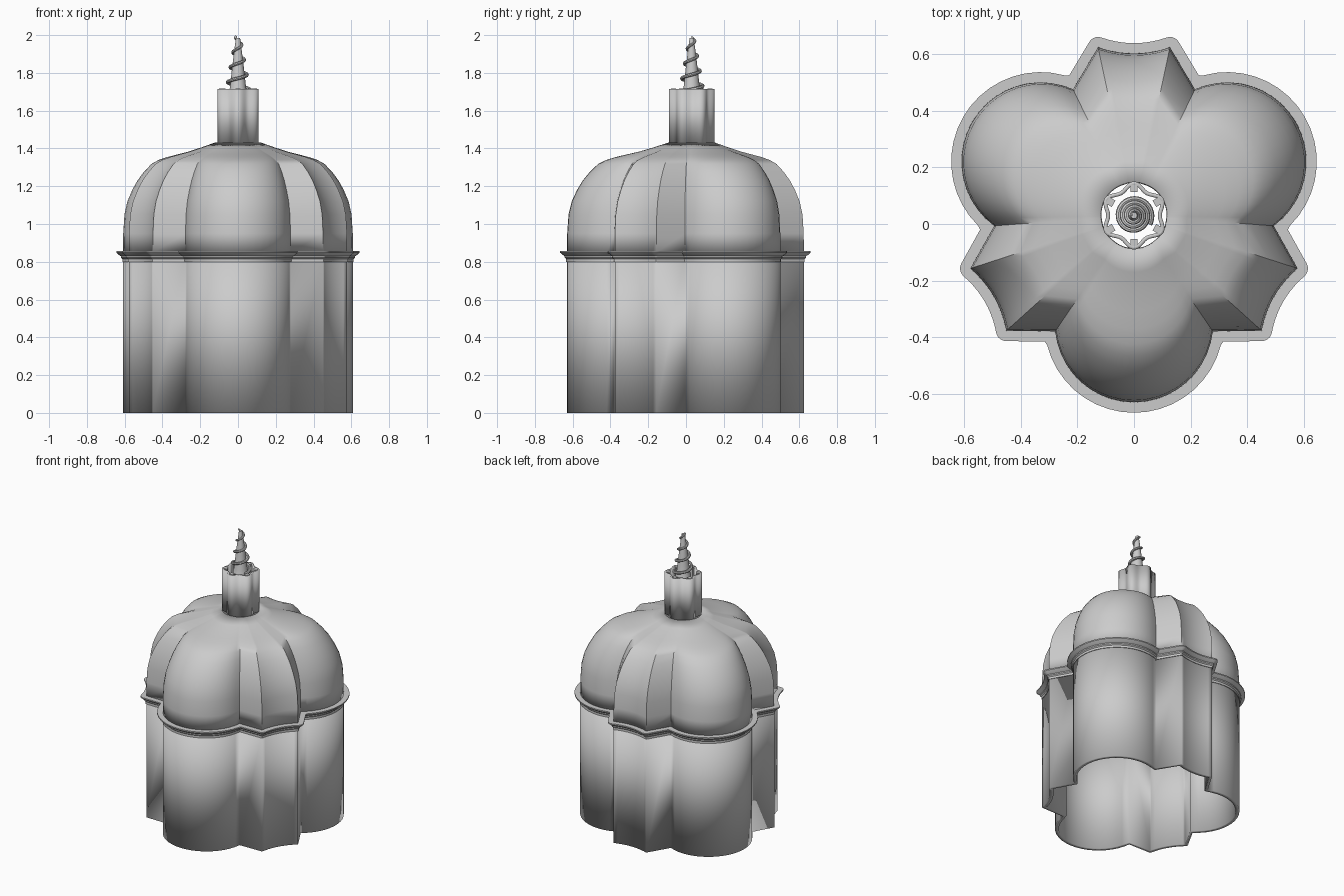
import bpy, bmesh, math
from mathutils import Vector, Matrix

cube = bpy.data.objects.get("Cube")
if cube:
    bpy.data.objects.remove(cube)

CENTRE = Vector((0, 0.03, 0))
stone = bpy.data.materials.new("pale grey stone")
stone.use_nodes = True
stone.diffuse_color = (0.6, 0.6, 0.6, 1)
stone.node_tree.nodes["Principled BSDF"].inputs["Base Color"].default_value = (0.6, 0.6, 0.6, 1)


def finish(name, bm, thickness=0.0):
    """Turn a bmesh into a shaded object, thickened inward if asked."""
    mesh = bpy.data.meshes.new(name)
    bm.to_mesh(mesh)
    bm.free()
    mesh.materials.append(stone)
    obj = bpy.data.objects.new(name, mesh)
    obj.location = CENTRE
    bpy.context.collection.objects.link(obj)
    if thickness:
        mod = obj.modifiers.new("thickness", 'SOLIDIFY')
        mod.thickness = thickness
        mod.offset = -1
    bpy.ops.object.select_all(action='DESELECT')
    obj.select_set(True)
    bpy.context.view_layer.objects.active = obj
    bpy.ops.object.shade_smooth_by_angle(angle=math.radians(32))
    return obj


def loft(name, rings, thickness=0.0, loop=False, caps=False):
    """Skin a stack of equal closed rings, bottom to top."""
    bm = bmesh.new()
    rows = [[bm.verts.new(p) for p in ring] for ring in rings]
    n = len(rows[0])
    pairs = list(zip(rows, rows[1:])) + ([(rows[-1], rows[0])] if loop else [])
    for a, b in pairs:
        for i in range(n):
            j = (i + 1) % n
            bm.faces.new((a[i], a[j], b[j], b[i]))
    if caps:
        bm.faces.new(rows[0][::-1])
        bm.faces.new(rows[-1])
    return finish(name, bm, thickness)


# Plan: three round lobes alternating with three concave-ended points
LOBE_R, LOBE_D, REACH = 0.28, 0.38, 0.66
HALF, FACE, DIP = 0.127, 0.594, 0.022
LOBE_N, BAY_N, FAN = 20, 10, 5


def plan_third(fan):
    """Points and outward offset directions for one lobe and one point."""
    out = []
    for i in range(LOBE_N + 1):
        a = math.radians(186 + 168 * i / LOBE_N)
        n = Vector((math.cos(a), math.sin(a), 0))
        p = n * LOBE_R - Vector((0, LOBE_D, 0))
        if i in (0, LOBE_N):
            n = Vector((math.copysign(1, n.x), -1, 0))   # mitred inner corner
        out.append((p, n))
    turn = Matrix.Rotation(math.radians(-30), 3, 'Z')
    slope = math.atan(2 * DIP / HALF)
    for i in range(BAY_N + 1):
        v = -1 + 2 * i / BAY_N
        p = Vector((FACE - DIP * (1 - v * v), v * HALF, 0))
        angles = [-slope * v]
        if abs(v) == 1 and fan:                          # rounded outer corner
            angles = [v * (-slope + k / FAN * (math.pi / 3 + slope)) for k in range(FAN + 1)]
            if v < 0:
                angles.reverse()
        for a in angles:
            out.append((turn @ p, turn @ Vector((math.cos(a), math.sin(a), 0))))
    return out


def plan(fan=False):
    third = plan_third(fan)
    result = []
    for k in range(3):
        rot = Matrix.Rotation(math.radians(120 * k), 3, 'Z')
        result += [(rot @ p, rot @ n) for p, n in third]
    return result


def at(p, z):
    return Vector((p.x, p.y, z))


# Drum wall
outline = [p for p, n in plan()]
loft("drum_wall", [[at(p, z) for p in outline] for z in (0, 0.85)], 0.025)

# Cornice moulding swept round the plan
profile = [(-0.012, 0.80), (0.004, 0.80), (0.004, 0.815), (0.012, 0.822), (0.012, 0.83),
           (0.022, 0.836), (0.036, 0.848), (0.036, 0.856), (-0.012, 0.856)]
edge = plan(fan=True)
loft("cornice", [[at(p + n * d, z) for p, n in edge] for d, z in profile], loop=True)

# Dome: the plan shrinks upward and relaxes into a round opening
TOP_R = 0.12
curve = [(0.66, 0.85), (0.659, 0.95), (0.652, 1.05), (0.635, 1.12), (0.607, 1.18), (0.577, 1.23),
         (0.54, 1.275), (0.495, 1.318), (0.453, 1.339), (0.4, 1.355), (0.34, 1.369),
         (0.279, 1.383), (0.2, 1.406), (TOP_R, 1.432)]
rings = []
for reach, z in curve:
    t = ((REACH - reach) / (REACH - TOP_R)) ** 2
    rings.append([at(p.lerp(p.normalized() * REACH, t) * (reach / REACH), z) for p in outline])
loft("dome", rings, 0.015)

# Lantern: six-lobed open tube with a square pier inside each lobe
wavy = []
for i in range(96):
    a = 2 * math.pi * i / 96
    r = 0.109 - 0.011 * math.cos(6 * a)
    wavy.append(Vector((r * math.cos(a), r * math.sin(a), 0)))
loft("lantern_wall", [[at(p, z) for p in wavy] for z in (1.425, 1.715)], 0.014)
for k in range(6):
    bm = bmesh.new()
    a = math.radians(30 + 60 * k)
    place = (Matrix.Rotation(a, 4, 'Z') @ Matrix.Translation((0.096, 0, 1.573))
             @ Matrix.Diagonal((0.026, 0.026, 0.29, 1)))
    bmesh.ops.create_cube(bm, size=1, matrix=place)
    finish("lantern_pier_%d" % (k + 1), bm)


def circle(r, z, n=24):
    return [Vector((r * math.cos(2 * math.pi * i / n), r * math.sin(2 * math.pi * i / n), z))
            for i in range(n)]


# Spire core
loft("spire_core", [circle(r, z) for r, z in
                    ((0.05, 1.695), (0.043, 1.72), (0.032, 1.82), (0.021, 1.91), (0.011, 1.985))],
     caps=True)

# Spiral ramp winding up the spire
TURNS, STEPS = 3.6, 120
tube = []
for i in range(STEPS + 1):
    f = i / STEPS
    a = 2 * math.pi * TURNS * f - math.pi / 6
    out = Vector((math.cos(a), math.sin(a), 0))
    mid = out * (0.063 - 0.05 * f) + Vector((0, 0, 1.705 + 0.285 * f))
    size = 0.01 - 0.002 * f
    tube.append([mid + size * (out * math.cos(b) + Vector((0, 0, math.sin(b))))
                 for b in (2 * math.pi * -k / 8 for k in range(8))])
loft("spire_spiral", tube, caps=True)
